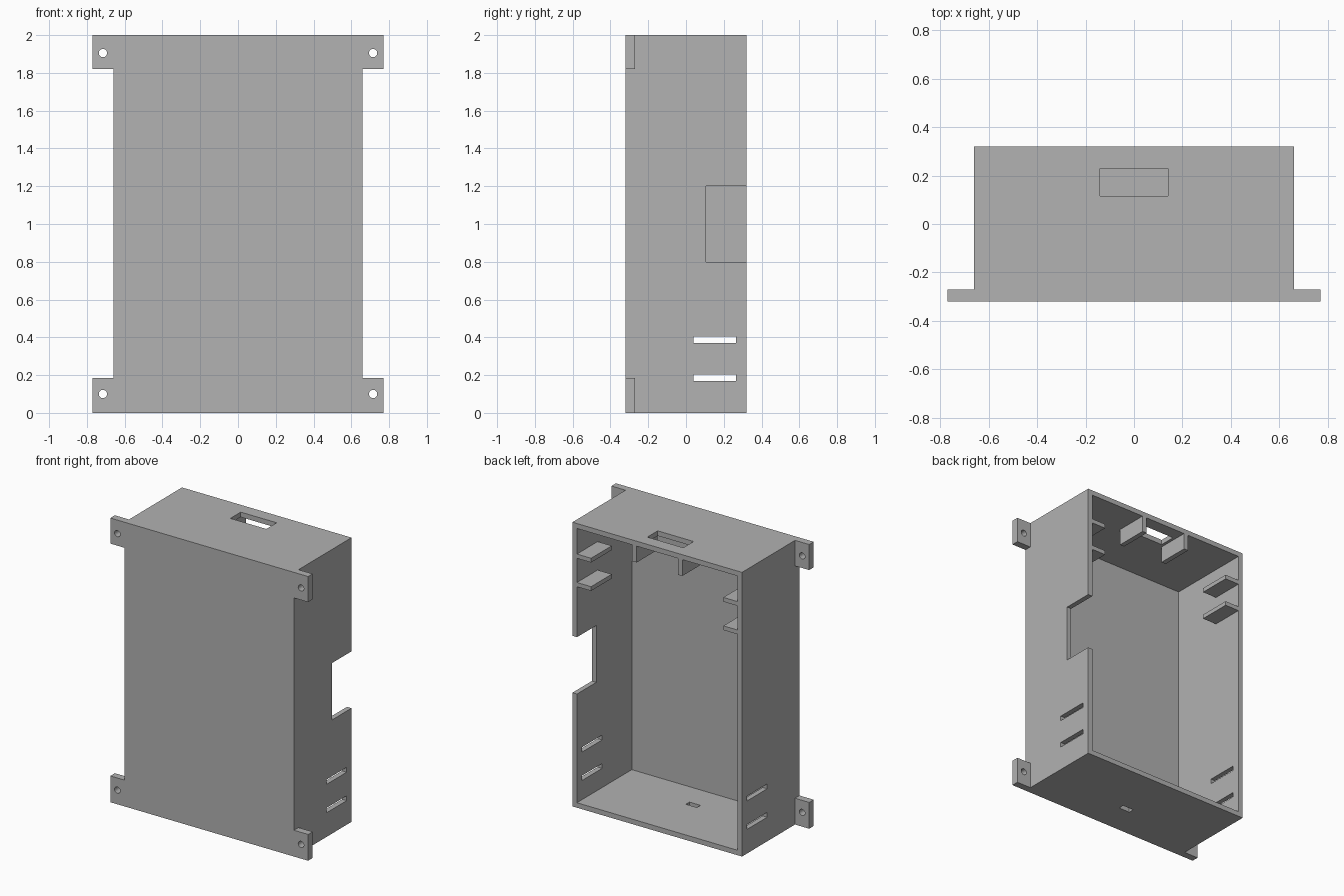
import bpy
import math

if "Cube" in bpy.data.objects:
    bpy.data.objects.remove(bpy.data.objects["Cube"], do_unlink=True)

grey = bpy.data.materials.new("plain_grey")
grey.use_nodes = True
colour = (0.445, 0.445, 0.445, 1)
grey.diffuse_color = colour
grey.node_tree.nodes["Principled BSDF"].inputs["Base Color"].default_value = colour

W, D, H, T = 0.66, 0.32, 2.0, 0.035   # half width, half depth, height, wall


def box(name, x, y, z):
    """Box spanning the given (low, high) ranges."""
    spans = (x, y, z)
    bpy.ops.mesh.primitive_cube_add(size=1, location=[(a + b) / 2 for a, b in spans])
    ob = bpy.context.object
    ob.name = name
    ob.scale = [abs(b - a) for a, b in spans]
    bpy.ops.object.transform_apply(location=True, rotation=True, scale=True)
    ob.data.materials.append(grey)
    return ob


def cut(target, cutter):
    """Subtract the cutter, then discard it."""
    cutter.hide_render = True
    mod = target.modifiers.new("cut", "BOOLEAN")
    mod.operation = "DIFFERENCE"
    mod.solver = "EXACT"
    mod.object = cutter
    bpy.ops.object.select_all(action="DESELECT")
    bpy.context.view_layer.objects.active = target
    target.select_set(True)
    bpy.ops.object.modifier_apply(modifier=mod.name)
    bpy.data.objects.remove(cutter, do_unlink=True)


# Open-backed tray
case = box("case_shell", (-W, W), (-D, D), (0, H))
cut(case, box("cavity", (-W + T, W - T), (-D + 0.03, D + 0.1), (T, H - T)))

# Openings: top port, side notch, small floor hole, side vents
cut(case, box("top_port", (-0.14, 0.14), (0.115, 0.23), (H - 0.1, H + 0.1)))
cut(case, box("side_notch", (W - 0.1, W + 0.1), (0.105, D + 0.1), (0.8, 1.2)))
cut(case, box("floor_hole", (-0.043, 0.043), (-0.1, -0.06), (-0.1, 0.1)))
for z in (0.17, 0.37):
    cut(case, box("vent", (-W - 0.1, W + 0.1), (0.04, 0.265), (z, z + 0.034)))

for side, label in ((1, "left"), (-1, "right")):
    # Mounting tabs with screw holes
    for level, z, hole_z in (("lower", (0, 0.185), 0.1), ("upper", (1.82, H), 1.905)):
        tab = box(f"{level}_{label}_tab", (side * W, side * 0.77), (-D, -0.27), z)
        bpy.ops.mesh.primitive_cylinder_add(
            vertices=32, radius=0.022, depth=0.3,
            location=(side * 0.715, -D, hole_z), rotation=(math.pi / 2, 0, 0))
        cut(tab, bpy.context.object)
    # Inner wall ledges
    for level, z in (("lower", 1.555), ("upper", 1.755)):
        box(f"{level}_{label}_ledge", (side * 0.515, side * (W - T)),
            (0.09, D), (z, z + 0.03))
    # Ribs hanging beside the top port
    box(f"{label}_port_rib", (side * 0.16, side * 0.195), (0.09, D), (1.85, H - T))
